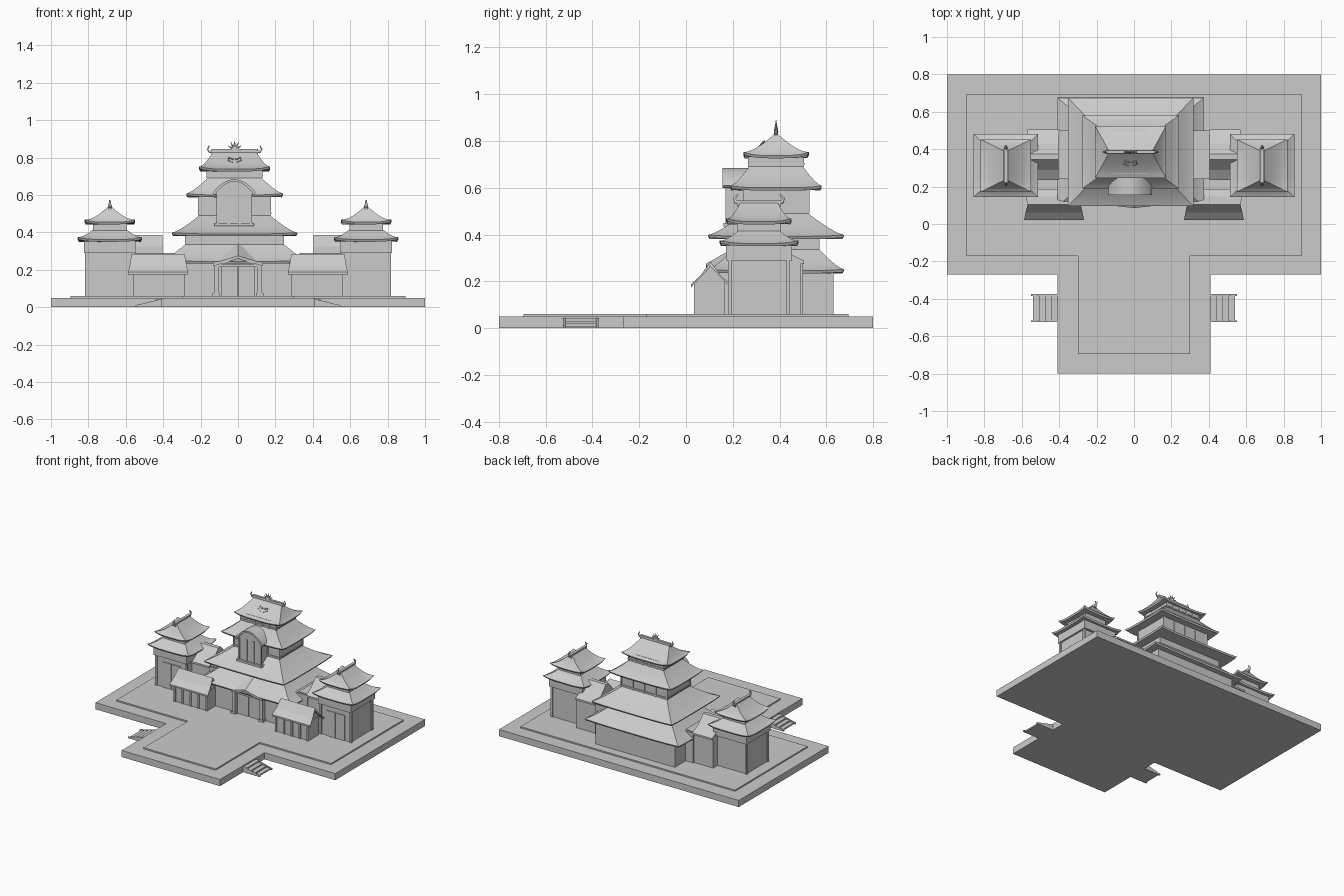
import bpy, bmesh, math
from mathutils import Vector

if "Cube" in bpy.data.objects:
    bpy.data.objects.remove(bpy.data.objects["Cube"])


def finish(name, bm, smooth=False):
    bmesh.ops.remove_doubles(bm, verts=bm.verts, dist=1e-5)
    bmesh.ops.recalc_face_normals(bm, faces=bm.faces)
    me = bpy.data.meshes.new(name)
    bm.to_mesh(me)
    bm.free()
    ob = bpy.data.objects.new(name, me)
    bpy.context.collection.objects.link(ob)
    if smooth:
        bpy.ops.object.select_all(action='DESELECT')
        ob.select_set(True)
        bpy.context.view_layer.objects.active = ob
        bpy.ops.object.shade_smooth_by_angle(angle=math.radians(30))
    return ob


def prism(name, pts, axis, a, b):
    """Extrude a 2D profile along an axis from a to b."""
    def p(u, v, w):
        return {'x': (w, u, v), 'y': (u, w, v), 'z': (u, v, w)}[axis]
    bm = bmesh.new()
    lo = [bm.verts.new(p(u, v, a)) for u, v in pts]
    hi = [bm.verts.new(p(u, v, b)) for u, v in pts]
    n = len(pts)
    bm.faces.new(lo)
    bm.faces.new(hi)
    for i in range(n):
        bm.faces.new((lo[i], lo[(i + 1) % n], hi[(i + 1) % n], hi[i]))
    return finish(name, bm)


def box(name, x0, x1, y0, y1, z0, z1):
    x0, x1 = sorted((x0, x1))
    return prism(name, [(x0, y0), (x1, y0), (x1, y1), (x0, y1)], 'z', z0, z1)


def hip_roof(name, cx, cy, eave, top, z0, z1, lift=0.012, power=1.5, levels=6, seg=8):
    """Concave hipped roof with upturned corners; eave/top are half sizes."""
    bm = bmesh.new()

    def ring(hx, hy, z, up):
        out = []
        for sx, sy, ex, ey in ((-1, -1, 1, -1), (1, -1, 1, 1), (1, 1, -1, 1), (-1, 1, -1, -1)):
            for i in range(seg):
                t = i / seg
                s = abs(2 * t - 1) ** 4
                out.append(bm.verts.new((cx + hx * (sx + (ex - sx) * t),
                                         cy + hy * (sy + (ey - sy) * t), z + up * s)))
        return out
    rings = [ring(eave[0] - 0.006, eave[1] - 0.006, z0 - 0.012, lift)]
    for i in range(levels + 1):
        t = i / levels
        rings.append(ring(eave[0] + (top[0] - eave[0]) * t, eave[1] + (top[1] - eave[1]) * t,
                          z0 + (z1 - z0) * t ** power, lift * (1 - t) ** 3))
    n = len(rings[0])
    for r, q in zip(rings, rings[1:]):
        for i in range(n):
            bm.faces.new((r[i], r[(i + 1) % n], q[(i + 1) % n], q[i]))
    bm.faces.new(rings[0])
    bm.faces.new(rings[-1])
    return finish(name, bm, True)


def tube(name, pts, r, taper=0.3):
    """Tapered curved ornament."""
    cu = bpy.data.curves.new(name, 'CURVE')
    cu.dimensions = '3D'
    cu.bevel_depth = r
    cu.bevel_resolution = 1
    cu.use_fill_caps = True
    sp = cu.splines.new('POLY')
    sp.points.add(len(pts) - 1)
    for i, p in enumerate(pts):
        sp.points[i].co = (*p, 1)
        sp.points[i].radius = 1 - (1 - taper) * i / (len(pts) - 1)
    ob = bpy.data.objects.new(name, cu)
    bpy.context.collection.objects.link(ob)


# stepped T-shaped platform
def tee(name, w, f, back, mid, front, z0, z1):
    prism(name, [(-w, back), (-w, mid), (-f, mid), (-f, front),
                 (f, front), (f, mid), (w, mid), (w, back)], 'z', z0, z1)


tee('platform', 1, 0.41, 0.8, -0.27, -0.8, 0, 0.05)
tee('platform_upper', 0.895, 0.3, 0.695, -0.17, -0.695, 0.05, 0.06)

# side stairs
for s in (-1, 1):
    for y in (-0.525, -0.385):
        prism('stair_cheek', [(s * 0.41, 0), (s * 0.55, 0), (s * 0.55, 0.01), (s * 0.41, 0.044)],
              'y', y, y + 0.01)
    for i in range(4):
        box('stair_step', s * 0.41, s * (0.54 - 0.033 * i), -0.515, -0.385,
            i * 0.01, (i + 1) * 0.01)

# keep: walls (half x, half y, z0, z1) and roofs
KX, KY = -0.018, 0.385
for hx, hy, z0, z1 in ((0.33, 0.245, 0.06, 0.25), (0.265, 0.185, 0.32, 0.4),
                       (0.19, 0.137, 0.47, 0.61), (0.145, 0.115, 0.67, 0.75)):
    box('keep_wall', KX - hx, KX + hx, KY - hy, KY + hy, z0, z1)
hip_roof('keep_roof_1', KX, KY, (0.392, 0.29), (0.265, 0.185), 0.245, 0.335, 0.006, 1.2)
hip_roof('keep_roof_2', KX, KY, (0.335, 0.29), (0.19, 0.137), 0.392, 0.49, 0.006, 1.2)
hip_roof('keep_roof_3', KX, KY, (0.258, 0.195), (0.145, 0.115), 0.6, 0.69, 0.008, 1.2)
hip_roof('keep_roof_4', KX, KY, (0.19, 0.14), (0.115, 0.004), 0.738, 0.832, 0.014, 1.3)

# timber frame on the upper storeys
for hx, hy, z0, z1, n in ((0.19, 0.137, 0.49, 0.6, 4), (0.145, 0.115, 0.69, 0.738, 5)):
    for i in range(n + 1):
        x = KX - hx + 2 * hx * i / n
        for y in (KY - hy, KY + hy):
            box('wall_post', x - 0.005, x + 0.005, y - 0.005, y + 0.005, z0, z1)
    box('wall_rail', KX - hx - 0.006, KX + hx + 0.006, KY - hy - 0.006, KY + hy + 0.006,
        z0 + 0.008, z0 + 0.016)

# keep ridge with curled ends and crest
box('keep_ridge', KX - 0.125, KX + 0.125, KY - 0.009, KY + 0.009, 0.82, 0.845)
for s in (-1, 1):
    tube('ridge_curl', [(KX + s * a, KY, z) for a, z in
                        ((0.11, 0.835), (0.135, 0.83), (0.145, 0.845), (0.135, 0.865))], 0.009)
    tube('front_scroll', [(KX + s * a, y, z) for a, y, z in
                          ((0.005, 0.33, 0.79), (0.03, 0.335, 0.80), (0.035, 0.32, 0.785),
                           (0.01, 0.31, 0.775))], 0.005)
for i in range(5):
    a = math.radians(25 + 32.5 * i)
    tube('crest_spike', [(KX, KY, 0.84),
                         (KX + 0.04 * math.cos(a), KY, 0.845 + 0.045 * math.sin(a))], 0.01, 0.1)

# arched dormer above the entrance
DX = -0.02
box('dormer_body', DX - 0.09, DX + 0.09, 0.175, 0.3, 0.44, 0.62)
box('dormer_sill', DX - 0.105, DX + 0.105, 0.16, 0.3, 0.435, 0.45)
for x in (-0.09, -0.03, 0.03, 0.09):
    box('dormer_post', DX + x - 0.006, DX + x + 0.006, 0.168, 0.18, 0.45, 0.61)
arch = [(DX + 0.115 * u / 8, 0.61 + 0.075 * math.cos(math.pi * u / 16) ** 0.8 if abs(u) < 8 else 0.61)
        for u in range(-8, 9)]
prism('dormer_roof', arch + [(DX + (x - DX) * 0.9, z - 0.012) for x, z in reversed(arch)],
      'y', 0.155, 0.31)
prism('dormer_gable', [(DX + (x - DX) * 0.9, z - 0.008) for x, z in arch], 'y', 0.175, 0.3)

# entrance porch
bm = bmesh.new()
front = [bm.verts.new(c) for c in ((-0.13, 0.1, 0.235), (0, 0.085, 0.275), (0.13, 0.1, 0.235))]
back = [bm.verts.new(c) for c in ((-0.13, 0.21, 0.29), (0, 0.21, 0.345), (0.13, 0.21, 0.29))]
base = [bm.verts.new((v.co.x, v.co.y, v.co.z - 0.015)) for v in front + back]
top = front + back
for vs in (top, base):
    for i in (0, 1):
        bm.faces.new((vs[i], vs[i + 1], vs[i + 4], vs[i + 3]))
for a, b in ((0, 1), (1, 2), (2, 5), (5, 4), (4, 3), (3, 0)):
    bm.faces.new((top[a], top[b], base[b], base[a]))
finish('porch_roof', bm)
for x in (-0.115, 0.115):
    box('porch_column', x - 0.014, x + 0.014, 0.11, 0.138, 0.06, 0.24)
    box('porch_column_foot', x - 0.02, x + 0.02, 0.105, 0.143, 0.06, 0.075)
for x in (-0.092, 0.002):
    box('entrance_door', x, x + 0.09, 0.128, 0.15, 0.06, 0.22)
box('door_lintel', -0.12, 0.12, 0.115, 0.15, 0.215, 0.232)

for s in (-1, 1):
    # corner towers
    tx, ty = s * 0.685, 0.312
    h = 0.125
    box('tower_wall', tx - h, tx + h, ty - h, ty + h, 0.06, 0.3)
    box('tower_upper_wall', tx - 0.138, tx + 0.138, ty - 0.142, ty + 0.142, 0.29, 0.36)
    hip_roof('tower_roof_1', tx, ty, (0.172, 0.168), (0.09, 0.09), 0.362, 0.415, 0.012, 1.2)
    box('tower_storey_2', tx - 0.09, tx + 0.09, ty - 0.095, ty + 0.095, 0.4, 0.465)
    hip_roof('tower_roof_2', tx, ty, (0.135, 0.14), (0.012, 0.08), 0.455, 0.535, 0.014, 1.4)
    box('tower_ridge', tx - 0.01, tx + 0.01, ty - 0.095, ty + 0.095, 0.52, 0.545)
    for d in (-1, 1):
        tube('tower_finial', [(tx, ty + d * a, z) for a, z in
                              ((0.075, 0.535), (0.1, 0.54), (0.105, 0.555), (0.09, 0.572))], 0.012)
        for e in (-1, 1):
            x, y = tx + d * h, ty + e * h
            box('tower_post', x - 0.008, x + 0.008, y - 0.008, y + 0.008, 0.06, 0.3)
        box('tower_door', tx + d * 0.002, tx + d * 0.075, ty - h - 0.005, ty - h + 0.01, 0.06, 0.25)

    # front gatehouses with gabled roofs
    box('gatehouse_body', s * 0.285, s * 0.56, 0.042, 0.165, 0.06, 0.2)
    prism('gatehouse_gable', [(0.042, 0.2), (0.165, 0.2), (0.105, 0.265)], 'x', s * 0.29, s * 0.555)
    bm = bmesh.new()
    rows = [[bm.verts.new((s * (0.427 + d * w), y, z)) for y, z, w in
             ((0.022, 0.188, 0.16), (0.062, 0.225, 0.152), (0.105, 0.285, 0.142),
              (0.148, 0.225, 0.152), (0.188, 0.188, 0.16), (0.188, 0.176, 0.16),
              (0.105, 0.262, 0.142), (0.022, 0.176, 0.16))] for d in (-1, 1)]
    for r in rows:
        for idx in ((0, 1, 6, 7), (1, 2, 6), (2, 3, 6), (3, 4, 5, 6)):
            bm.faces.new([r[i] for i in idx])
    for i in range(8):
        j = (i + 1) % 8
        bm.faces.new((rows[0][i], rows[0][j], rows[1][j], rows[1][i]))
    finish('gatehouse_roof', bm)
    for i in range(5):
        x = s * (0.29 + 0.066 * i)
        box('gatehouse_post', x - 0.006, x + 0.006, 0.034, 0.046, 0.06, 0.195)

    # wings joining keep and towers
    box('wing_body', s * 0.33, s * 0.57, 0.25, 0.49, 0.06, 0.29)
    prism('wing_roof', [(0.235, 0.275), (0.235, 0.288), (0.29, 0.325), (0.345, 0.385),
                        (0.375, 0.385), (0.43, 0.325), (0.505, 0.288), (0.505, 0.275)],
          'x', s * 0.405, s * 0.57)
    box('wing_link', s * 0.3, s * 0.41, 0.24, 0.5, 0.06, 0.285)
